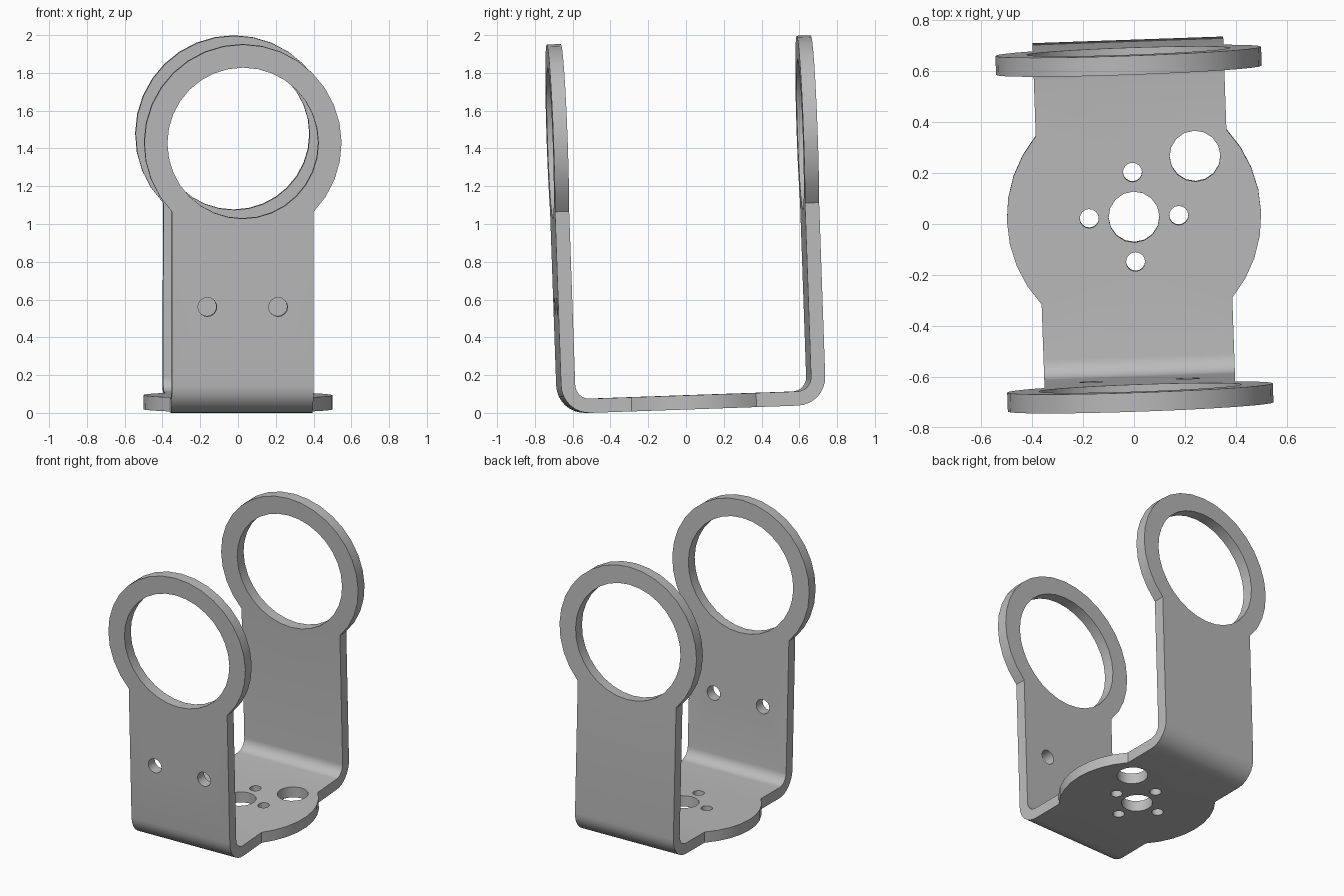
import bpy
import bmesh
from math import pi, sin, cos, acos, radians

cube = bpy.data.objects.get("Cube")
if cube:
    bpy.data.objects.remove(cube, do_unlink=True)

# Sheet metal dimensions
THICK = 0.075
HALF_W = 0.375          # half width of the strip
FLAT = 0.55             # half length of the flat base
BEND_R = 0.1125         # bend radius at mid thickness
BEND_L = BEND_R * pi / 2
BEND_STEPS = 8
ARM = FLAT + BEND_L     # where the straight arm starts on the unfolded strip
ARM_Z = BEND_R + THICK / 2
RING_R, RING_HOLE = 0.5225, 0.4
RING_Z = 1.434
DISC_R = 0.5


def arc(cx, cy, r, a0, a1, n):
    return [(cx + r * cos(a0 + (a1 - a0) * i / n),
             cy + r * sin(a0 + (a1 - a0) * i / n)) for i in range(n + 1)]


def circle(cx, cy, r, n):
    return arc(cx, cy, r, 0, 2 * pi, n)[:-1]


def unrolled(z):
    """Position along the unfolded strip of a height on an arm."""
    return ARM + z - ARM_Z


def fill(bm, loops):
    """Fill an outline with holes as a flat sheet."""
    edges = []
    for loop in loops:
        vs = [bm.verts.new((x, s, 0)) for x, s in loop]
        edges += [bm.edges.new((vs[i - 1], vs[i])) for i in range(len(vs))]
    bmesh.ops.triangle_fill(bm, edges=edges, use_beauty=True, normal=(0, 0, 1))


def fold(co):
    """Bend the flat strip into a U; co.z is the offset through the sheet."""
    side = 1 if co.y > 0 else -1
    a, t = abs(co.y), co.z
    if a <= FLAT + 1e-5:
        y, z = a, THICK / 2 + t
    elif a < ARM - 1e-5:
        th = (a - FLAT) / BEND_R
        y = FLAT + (BEND_R - t) * sin(th)
        z = ARM_Z - (BEND_R - t) * cos(th)
    else:
        y, z = FLAT + BEND_R - t, ARM_Z + a - ARM
    return co.x, side * y, z


bm = bmesh.new()

# Base plate with round sides, centre hole, four screw holes and a cable hole
half = acos(HALF_W / DISC_R)
base = [(-HALF_W, -FLAT), (HALF_W, -FLAT)]
base += arc(0, 0, DISC_R, -half, half, 8)
base += [(HALF_W, FLAT), (-HALF_W, FLAT)]
base += arc(0, 0, DISC_R, pi - half, pi + half, 8)
screws = [circle(0.176 * cos(k * pi / 2), 0.176 * sin(k * pi / 2), 0.0375, 16)
          for k in range(4)]
fill(bm, [base, circle(0, 0, 0.1, 16), circle(0.248, 0.231, 0.1, 16)] + screws)

# Arms ending in rings; only the front arm has screw holes
half = acos(HALF_W / RING_R)
ring_s = unrolled(RING_Z)
for side in (-1, 1):
    outline = [(-HALF_W, ARM), (HALF_W, ARM)]
    outline += arc(0, ring_s, RING_R, -half, pi + half, 24)
    loops = [outline, circle(0, ring_s, RING_HOLE, 32)]
    if side < 0:
        loops += [circle(x, unrolled(0.566), 0.05, 16) for x in (-0.1875, 0.1875)]
    fill(bm, [[(x, side * s) for x, s in loop] for loop in loops])

    # Bend strips between base and arm
    for i in range(BEND_STEPS):
        s0 = side * (FLAT + BEND_L * i / BEND_STEPS)
        s1 = side * (FLAT + BEND_L * (i + 1) / BEND_STEPS)
        bm.faces.new([bm.verts.new((x, s, 0)) for x, s in
                      ((-HALF_W, s0), (HALF_W, s0), (HALF_W, s1), (-HALF_W, s1))])

# Weld, thicken and fold the sheet
bmesh.ops.remove_doubles(bm, verts=bm.verts, dist=1e-4)
for v in bm.verts:
    v.co.z = -THICK / 2
top = bmesh.ops.extrude_face_region(bm, geom=bm.faces[:], use_keep_orig=True)
for v in top["geom"]:
    if isinstance(v, bmesh.types.BMVert):
        v.co.z = THICK / 2
for v in bm.verts:
    v.co = fold(v.co)
bmesh.ops.recalc_face_normals(bm, faces=bm.faces)

mesh = bpy.data.meshes.new("folded_bracket")
bm.to_mesh(mesh)
bm.free()
bracket = bpy.data.objects.new("folded_bracket", mesh)
bpy.context.collection.objects.link(bracket)

# Slight lean of the whole bracket
bracket.rotation_euler = (radians(2), 0, radians(2))
bracket.location = (0, 0.03, 0.0193)

# Plain grey metal
GREY = (0.5, 0.5, 0.5, 1)
mat = bpy.data.materials.new("plain_grey")
mat.use_nodes = True
mat.diffuse_color = GREY
mat.node_tree.nodes["Principled BSDF"].inputs["Base Color"].default_value = GREY
mesh.materials.append(mat)

bpy.ops.object.select_all(action="DESELECT")
bracket.select_set(True)
bpy.context.view_layer.objects.active = bracket
bpy.ops.object.shade_smooth_by_angle(angle=radians(30))
